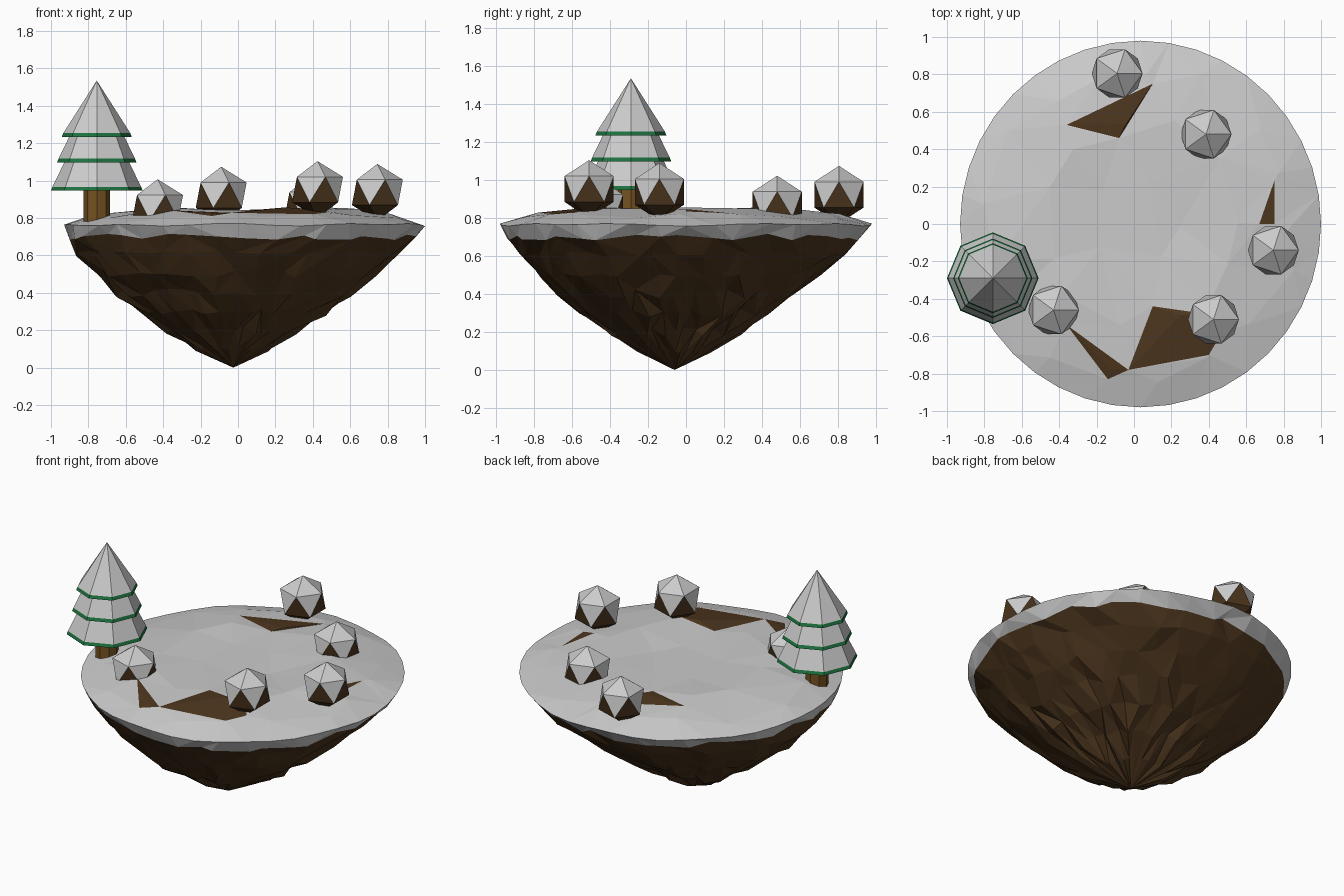
import bpy, bmesh, math, random
from mathutils import Vector
from mathutils.geometry import delaunay_2d_cdt

if "Cube" in bpy.data.objects:
    bpy.data.objects.remove(bpy.data.objects["Cube"])

random.seed(4)


def material(name, rgb):
    m = bpy.data.materials.new(name)
    m.diffuse_color = (*rgb, 1)
    m.use_nodes = True
    m.node_tree.nodes["Principled BSDF"].inputs["Base Color"].default_value = m.diffuse_color
    return m


SNOW = material("snow", (0.8, 0.8, 0.8))
DIRT = material("dirt", (0.074, 0.037, 0.013))
BARK = material("bark", (0.18, 0.085, 0.015))
GREEN = material("needles", (0.012, 0.17, 0.05))


def finish(bm, name, mats):
    mesh = bpy.data.meshes.new(name)
    bm.to_mesh(mesh)
    bm.free()
    for m in mats:
        mesh.materials.append(m)
    ob = bpy.data.objects.new(name, mesh)
    bpy.context.collection.objects.link(ob)
    return ob


def lerp_table(table, t):
    for (a, va), (b, vb) in zip(table, table[1:]):
        if t <= b:
            return va + (vb - va) * (t - a) / (b - a)
    return table[-1][1]


# Floating island: faceted snow top with bare patches, rocky underside
N = 40
CX, RX, RY = 0.035, 0.965, 0.98
TOP = [(0, 0.825), (0.55, 0.85), (0.82, 0.82), (1, 0.765)]


def height(x, y):
    r = math.hypot((x - CX) / RX, y / RY)
    return lerp_table(TOP, r) + 0.008 * math.sin(9 * x + 2) * math.cos(7 * y)


patches = [
    [(-0.36, 0.53), (-0.08, 0.46), (0.1, 0.75)],
    [(-0.36, -0.54), (-0.14, -0.83), (-0.03, -0.78)],
    [(-0.03, -0.78), (0.4, -0.7), (0.47, -0.58), (0.38, -0.48), (0.1, -0.44)],
    [(0.67, 0.0), (0.75, 0.0), (0.75, 0.23)],
]
angles = [2 * math.pi * i / N for i in range(N)]
pts = [Vector((CX + RX * math.cos(a), RY * math.sin(a))) for a in angles]
edges = [(i, (i + 1) % N) for i in range(N)]
for count, k in ((17, 0.85), (11, 0.56), (5, 0.25)):
    for i in range(count):
        a = 2 * math.pi * (i + random.uniform(-0.25, 0.25)) / count
        r = k + random.uniform(-0.05, 0.05)
        pts.append(Vector((CX + RX * r * math.cos(a), RY * r * math.sin(a))))
faces = []
for p in patches:
    faces.append(list(range(len(pts), len(pts) + len(p))))
    pts += [Vector(c) for c in p]
vs, _, fs, ov, _, of = delaunay_2d_cdt(pts, edges, faces, 1, 1e-5)

bm = bmesh.new()
verts = [bm.verts.new((v.x, v.y, height(v.x, v.y))) for v in vs]
for f, orig in zip(fs, of):
    face = bm.faces.new([verts[i] for i in f])
    face.material_index = 1 if orig else 0
    face.normal_update()
    if face.normal.z < 0:
        face.normal_flip()

# Underside rings: z, centre x, centre y, radius, jitter
rings = [(0.70, 0.025, -0.01, 0.925, 0.015), (0.61, 0.0, -0.015, 0.855, 0.015),
         (0.50, -0.01, -0.035, 0.745, 0.018), (0.40, -0.015, -0.045, 0.625, 0.02),
         (0.30, -0.025, -0.055, 0.495, 0.02), (0.20, -0.03, -0.06, 0.345, 0.02),
         (0.10, -0.03, -0.06, 0.19, 0.012)]
rim = {}
for new, src in enumerate(ov):
    for s in src:
        if s < N:
            rim[s] = verts[new]
prev = [rim[i] for i in range(N)]
for k, (z, cx, cy, r, j) in enumerate(rings):
    ring = []
    for a in angles:
        b = a + random.uniform(-0.05, 0.05)
        rr = r + random.uniform(-j, j)
        ring.append(bm.verts.new((cx + rr * math.cos(b), cy + rr * math.sin(b),
                                  z + random.uniform(-j, j) * 1.2)))
    for i in range(N):
        n = (i + 1) % N
        quad = [prev[i], ring[i], ring[n], prev[n]]
        s = random.randint(0, 1)
        for tri in ([quad[s], quad[s + 1], quad[s + 2]],
                    [quad[s], quad[s + 2], quad[(s + 3) % 4]]):
            bm.faces.new(tri).material_index = 1 if k else 0
    prev = ring
tip = bm.verts.new((-0.025, -0.06, 0))
for i in range(N):
    bm.faces.new((prev[i], tip, prev[(i + 1) % N])).material_index = 1
bmesh.ops.recalc_face_normals(bm, faces=bm.faces)
finish(bm, "island", [SNOW, DIRT])


# Octagonal lathe used for the tree; bands gives a material per profile step
def lathe(name, profile, bands, mats, x, y, sides=8):
    bm = bmesh.new()
    loops = [[bm.verts.new((x + r * math.cos(2 * math.pi * i / sides),
                            y + r * math.sin(2 * math.pi * i / sides), z))
              for i in range(sides)] for r, z in profile]
    for a, b, m in zip(loops, loops[1:], bands):
        for i in range(sides):
            n = (i + 1) % sides
            bm.faces.new((a[i], a[n], b[n], b[i])).material_index = m
    bm.faces.new(loops[0][::-1])
    bm.faces.new(loops[-1])
    bmesh.ops.remove_doubles(bm, verts=bm.verts, dist=1e-4)
    bmesh.ops.recalc_face_normals(bm, faces=bm.faces)
    return finish(bm, name, mats)


TX, TY = -0.755, -0.29
lathe("tree_trunk", [(0.07, 0.74), (0.07, 0.97)], [0], [BARK], TX, TY)
for i, (r, z, r2, z2) in enumerate([(0.245, 0.947, 0.165, 1.115),
                                    (0.212, 1.098, 0.14, 1.25),
                                    (0.187, 1.234, 0.00001, 1.535)]):
    lathe(f"tree_tier_{i + 1}",
          [(r, z), (r - 0.008, z + 0.02), (r2, z2)], [0, 1], [GREEN, SNOW], TX, TY)

# Snow-capped bushes: icosahedra with dark lower faces
for i, (x, y, z) in enumerate([(-0.09, 0.805, 0.922), (0.385, 0.48, 0.87),
                               (0.745, -0.14, 0.937), (0.425, -0.51, 0.952),
                               (-0.43, -0.46, 0.855)]):
    bm = bmesh.new()
    bmesh.ops.create_icosphere(bm, subdivisions=1, radius=0.152)
    bmesh.ops.translate(bm, verts=bm.verts, vec=(x, y, z))
    bm.normal_update()
    for f in bm.faces:
        f.material_index = 1 if f.normal.z < 0 else 0
    finish(bm, f"bush_{i + 1}", [SNOW, DIRT])
